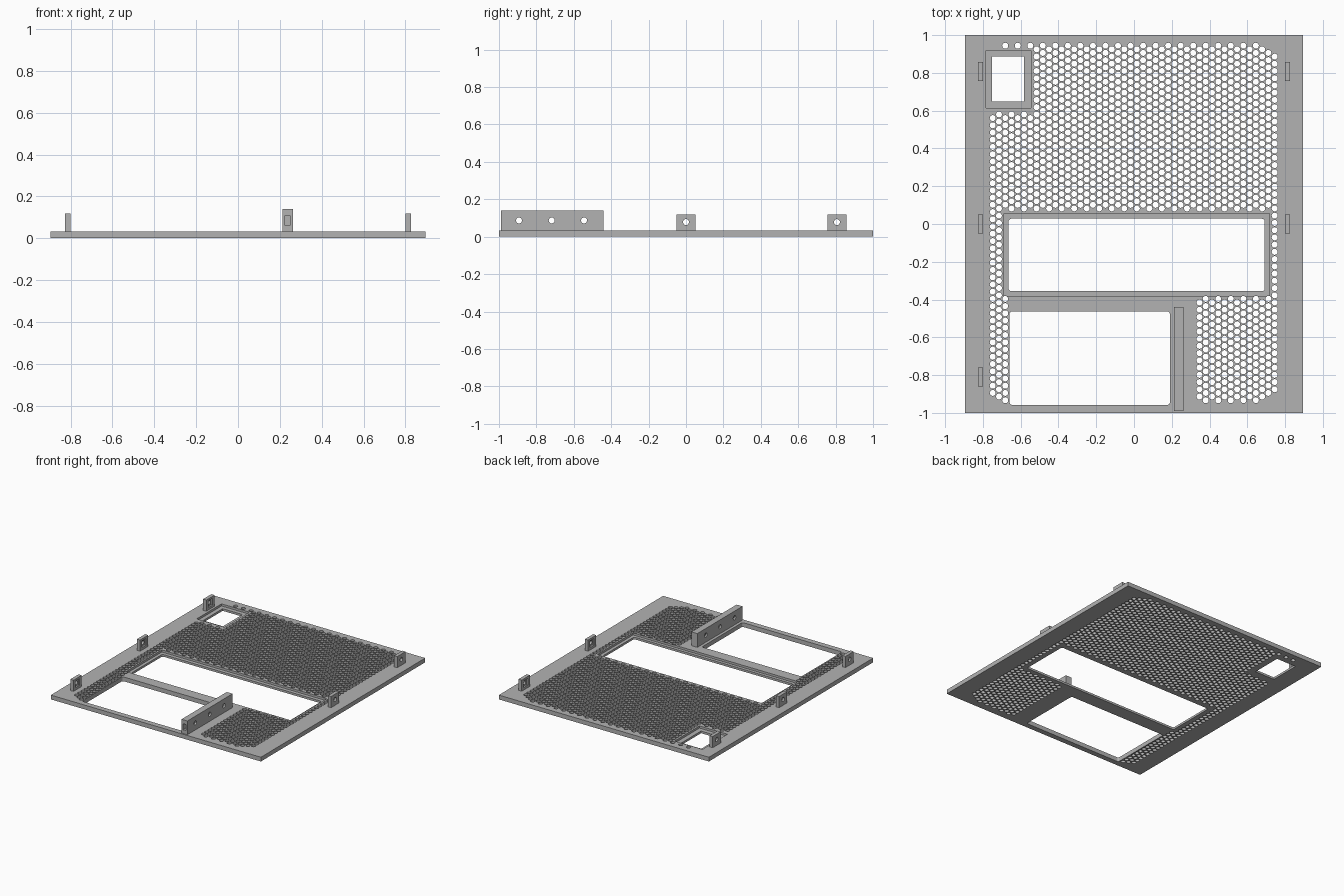
import bpy, math
from mathutils import Matrix

old = bpy.data.objects.get("Cube")
if old:
    bpy.data.objects.remove(old)

grey = bpy.data.materials.new("plain_grey")
grey.use_nodes = True
GREY = (0.45, 0.45, 0.45, 1)
grey.diffuse_color = GREY
grey.node_tree.nodes["Principled BSDF"].inputs["Base Color"].default_value = GREY

THICK = 0.033


def circle(x, y, r, n):
    return [(x + r * math.cos(math.tau * i / n), y + r * math.sin(math.tau * i / n)) for i in range(n)]


def rect(x0, x1, y0, y1, r=0.0):
    """Rectangle outline, with rounded corners if r is given."""
    if not r:
        return [(x0, y0), (x1, y0), (x1, y1), (x0, y1)]
    centres = [(x1 - r, y1 - r), (x0 + r, y1 - r), (x0 + r, y0 + r), (x1 - r, y0 + r)]
    return [(cx + r * math.cos(a), cy + r * math.sin(a))
            for q, (cx, cy) in enumerate(centres)
            for a in [math.pi / 2 * (q + s / 4) for s in range(5)]]


def sheet(name, outlines, z0, z1):
    """Flat sheet: the first outline is the border, the others are holes."""
    curve = bpy.data.curves.new(name, 'CURVE')
    curve.dimensions = '2D'
    curve.fill_mode = 'BOTH'
    curve.extrude = (z1 - z0) / 2
    for pts in outlines:
        s = curve.splines.new('POLY')
        s.points.add(len(pts) - 1)
        for p, (x, y) in zip(s.points, pts):
            p.co = (x, y, 0, 1)
        s.use_cyclic_u = True
    tmp = bpy.data.objects.new(name + "_outline", curve)
    bpy.context.collection.objects.link(tmp)
    bpy.context.view_layer.update()
    deps = bpy.context.evaluated_depsgraph_get()
    mesh = bpy.data.meshes.new_from_object(tmp.evaluated_get(deps))
    bpy.data.objects.remove(tmp)
    mesh.transform(Matrix.Translation((0, 0, (z0 + z1) / 2)))
    mesh.materials.clear()
    mesh.materials.append(grey)
    mesh.polygons.foreach_set("use_smooth", [False] * len(mesh.polygons))
    obj = bpy.data.objects.new(name, mesh)
    bpy.context.collection.objects.link(obj)
    return obj


def box(name, x0, x1, y0, y1, z0, z1):
    bpy.ops.mesh.primitive_cube_add(size=1, location=((x0 + x1) / 2, (y0 + y1) / 2, (z0 + z1) / 2))
    obj = bpy.context.object
    obj.name = name
    obj.scale = (x1 - x0, y1 - y0, z1 - z0)
    bpy.ops.object.transform_apply(location=False, rotation=False, scale=True)
    obj.data.materials.append(grey)
    return obj


def bore(x, y, z):
    """Cutter for a screw hole along x."""
    bpy.ops.mesh.primitive_cylinder_add(vertices=24, radius=0.016, depth=0.2, location=(x, y, z),
                                        rotation=(0, math.pi / 2, 0))
    bpy.context.object.data.materials.append(grey)
    return bpy.context.object


def cut(obj, cutters):
    for c in cutters:
        c.hide_render = True
        mod = obj.modifiers.new("cut", 'BOOLEAN')
        mod.operation = 'DIFFERENCE'
        mod.solver = 'EXACT'
        mod.object = c
        bpy.context.view_layer.objects.active = obj
        bpy.ops.object.modifier_apply(modifier=mod.name)
        bpy.data.objects.remove(c)


# Openings: recessed outer edge and through inner edge
display_outer = (-0.688, 0.717, -0.38, 0.056)
display_inner = (-0.664, 0.692, -0.356, 0.028)
socket_outer = (-0.783, -0.545, 0.614, 0.918)
socket_inner = (-0.751, -0.582, 0.648, 0.886)
bay = (-0.659, 0.19, -0.958, -0.463)

# Staggered vent holes, skipping the openings and the solid strip beside the bay
PITCH, R = 0.0383, 0.016
blocked = [display_outer, socket_outer, (-0.659, 0.325, -1, -0.38)]
vents = []
for col in range(46):
    x = -0.748 + col * PITCH * math.sqrt(3) / 2
    for row in range(50):
        y = 0.944 - PITCH * (row + 0.5 * (col % 2))
        if y < -0.94 or abs(y) > 0.905 + 0.6 * (0.748 - abs(x)):
            continue
        if any(a - R < x < b + R and c - R < y < d + R for a, b, c, d in blocked):
            continue
        vents.append(circle(x, y, R, 12))

# Main panel
sheet("vented_panel",
      [rect(-0.895, 0.895, -1, 1), rect(*display_outer), rect(*socket_outer), rect(*bay, 0.015)] + vents,
      0, THICK)

# Recessed ledges around the two framed openings
sheet("display_ledge", [rect(*display_outer), rect(*display_inner, 0.015)], 0, THICK / 2)
sheet("socket_ledge", [rect(*socket_outer), rect(*socket_inner)], 0, THICK / 2)

# Mounting tabs with a screw hole and a square nut pocket on the inner face
for side, name, places in ((-1, "right", (-0.81, 0, 0.807)), (1, "left", (0, 0.807))):
    for i, y in enumerate(places):
        xs = sorted((side * 0.8, side * 0.827))
        tab = box(f"{name}_mounting_tab_{i + 1}", *xs, y - 0.05, y + 0.05, THICK, 0.119)
        pocket = sorted((side * 0.78, side * 0.812))
        cut(tab, [box("nut_pocket", *pocket, y - 0.026, y + 0.026, 0.052, 0.104),
                  bore(side * 0.81, y, 0.078)])

# Upright bar beside the bay, with cross holes and a slot in its front end
bar = box("upright_bar", 0.212, 0.262, -0.99, -0.44, THICK, 0.139)
cut(bar, [box("end_slot", 0.225, 0.248, -1.1, -0.52, 0.062, 0.108)]
    + [bore(0.237, y, 0.087) for y in (-0.893, -0.718, -0.545)])
